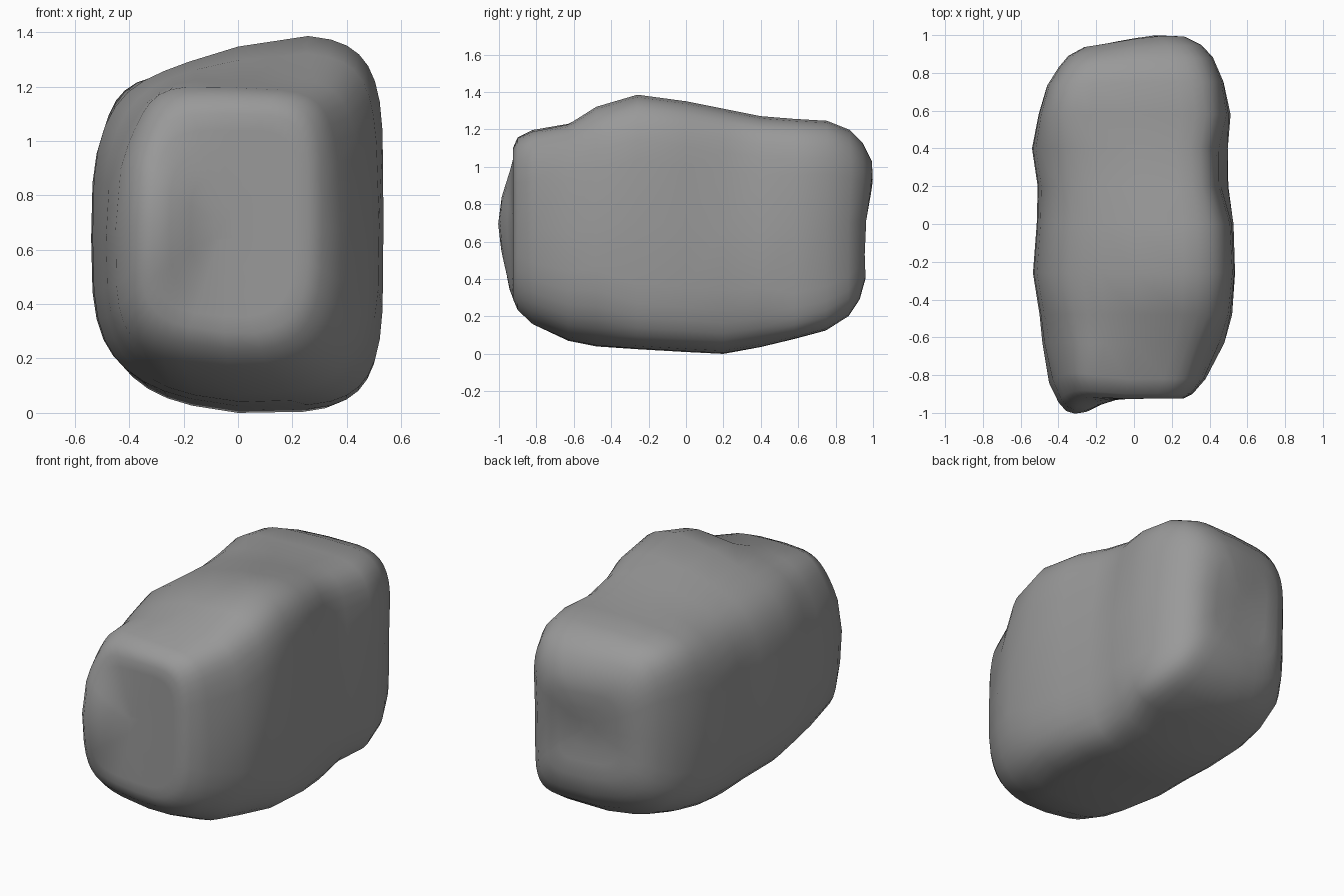
import bpy, bmesh
from math import cos, sin, pi, exp

if "Cube" in bpy.data.objects:
    bpy.data.objects.remove(bpy.data.objects["Cube"])

SEGS = 36

# Sections from front to back: y, left x, right x, bottom z, top z at left, top z at right
SECTIONS = [
    (-0.925, -0.36, 0.26, 0.29, 1.10, 1.10),
    (-0.90, -0.40, 0.31, 0.23, 1.16, 1.155),
    (-0.82, -0.45, 0.38, 0.155, 1.205, 1.19),
    (-0.63, -0.485, 0.48, 0.07, 1.23, 1.23),
    (-0.48, -0.50, 0.52, 0.04, 1.25, 1.325),
    (-0.26, -0.535, 0.535, 0.025, 1.275, 1.39),
    (0.0, -0.515, 0.53, 0.01, 1.27, 1.355),
    (0.2, -0.51, 0.51, 0.0, 1.26, 1.315),
    (0.4, -0.54, 0.51, 0.035, 1.25, 1.275),
    (0.58, -0.505, 0.515, 0.08, 1.25, 1.26),
    (0.75, -0.46, 0.475, 0.125, 1.24, 1.25),
    (0.87, -0.40, 0.42, 0.20, 1.20, 1.20),
    (0.93, -0.35, 0.36, 0.29, 1.13, 1.13),
    (0.965, -0.27, 0.28, 0.40, 1.03, 1.03),
]


def bump(a, b, a0, b0, ra, rb):
    return exp(-((a - a0) / ra) ** 2 - ((b - b0) / rb) ** 2)


def power(v, n):
    return (1 if v >= 0 else -1) * abs(v) ** (2 / n)


def roundness(y, c, s):
    """Superellipse exponent for each corner of the section."""
    if c > 0:
        if s < 0:
            return 3.4 if y < -0.4 else (6.5 if y > 0.5 else 4.8)
        return 4.8
    if y > 0.5:
        return 4.6 if s > 0 else 3.8
    return 4.0 if y < -0.7 else 3.2


def ring(bm, section, scale=1.0):
    y, xl, xr, zb, tl, tr = section
    verts = []
    for i in range(SEGS):
        a = 2 * pi * i / SEGS
        c, s = cos(a), sin(a)
        n = roundness(y, c, s)
        u, v = power(c, n) * scale, power(s, n) * scale
        x = (xl + xr) / 2 + u * (xr - xl) / 2
        # the top leans up towards the right
        t = min(max((x + 0.35) / 0.6, 0), 1)
        top = tl + (tr - tl) * t * t * (3 - 2 * t)
        z = (zb + top) / 2 + v * (top - zb) / 2
        # bottom rises towards the left
        if v < 0 and x < 0:
            z += 0.05 * v * v * min(-x / 0.4, 1)
        # hollows in the flanks
        if u > 0:
            x -= 0.06 * u * bump(y, z, 0.3, 1.05, 0.22, 0.35)
            x -= 0.045 * u * bump(y, z, -0.67, 1.1, 0.15, 0.25)
            x -= 0.035 * u * bump(y, z, 0.33, 0.15, 0.15, 0.2)
        else:
            x -= 0.06 * u * bump(y, z, -0.75, 1.12, 0.22, 0.2)
        # bulge on the front face, slant and bulge on the back face
        y2 = y
        if y < -0.8:
            y2 -= 0.08 * bump(x, z, -0.30, 0.70, 0.13, 0.30)
            y2 += 0.05 * max(-0.1 - x, 0) * max(z - 0.8, 0) / 0.1
        elif y > 0.7:
            k = min((y - 0.7) / 0.2, 1)
            y2 += 0.035 * bump(x, z, 0.12, 0.95, 0.3, 0.2)
            y2 -= 0.018 * bump(x, z, 0.0, 0.6, 0.4, 0.2)
            y2 -= k * 0.09 * max(0.12 - x, 0)
        verts.append(bm.verts.new((x, y2, z)))
    return verts


# Boulder: loft of the sections, closed by shrinking rings at each end
bm = bmesh.new()
rings = [ring(bm, SECTIONS[0], s) for s in (0.15, 0.4, 0.65, 0.85)]
rings += [ring(bm, s) for s in SECTIONS]
rings += [ring(bm, SECTIONS[-1], s) for s in (0.7, 0.4, 0.15)]
for r0, r1 in zip(rings, rings[1:]):
    for i in range(SEGS):
        j = (i + 1) % SEGS
        bm.faces.new((r0[i], r0[j], r1[j], r1[i]))
bm.faces.new(rings[0])
bm.faces.new(rings[-1])
bmesh.ops.recalc_face_normals(bm, faces=bm.faces)
for f in bm.faces:
    f.smooth = True

mesh = bpy.data.meshes.new("boulder")
bm.to_mesh(mesh)
bm.free()
boulder = bpy.data.objects.new("boulder", mesh)
bpy.context.collection.objects.link(boulder)

# Dark grey stone
stone = bpy.data.materials.new("stone")
stone.diffuse_color = (0.32, 0.32, 0.32, 1)
stone.use_nodes = True
stone.node_tree.nodes["Principled BSDF"].inputs["Base Color"].default_value = stone.diffuse_color
mesh.materials.append(stone)
